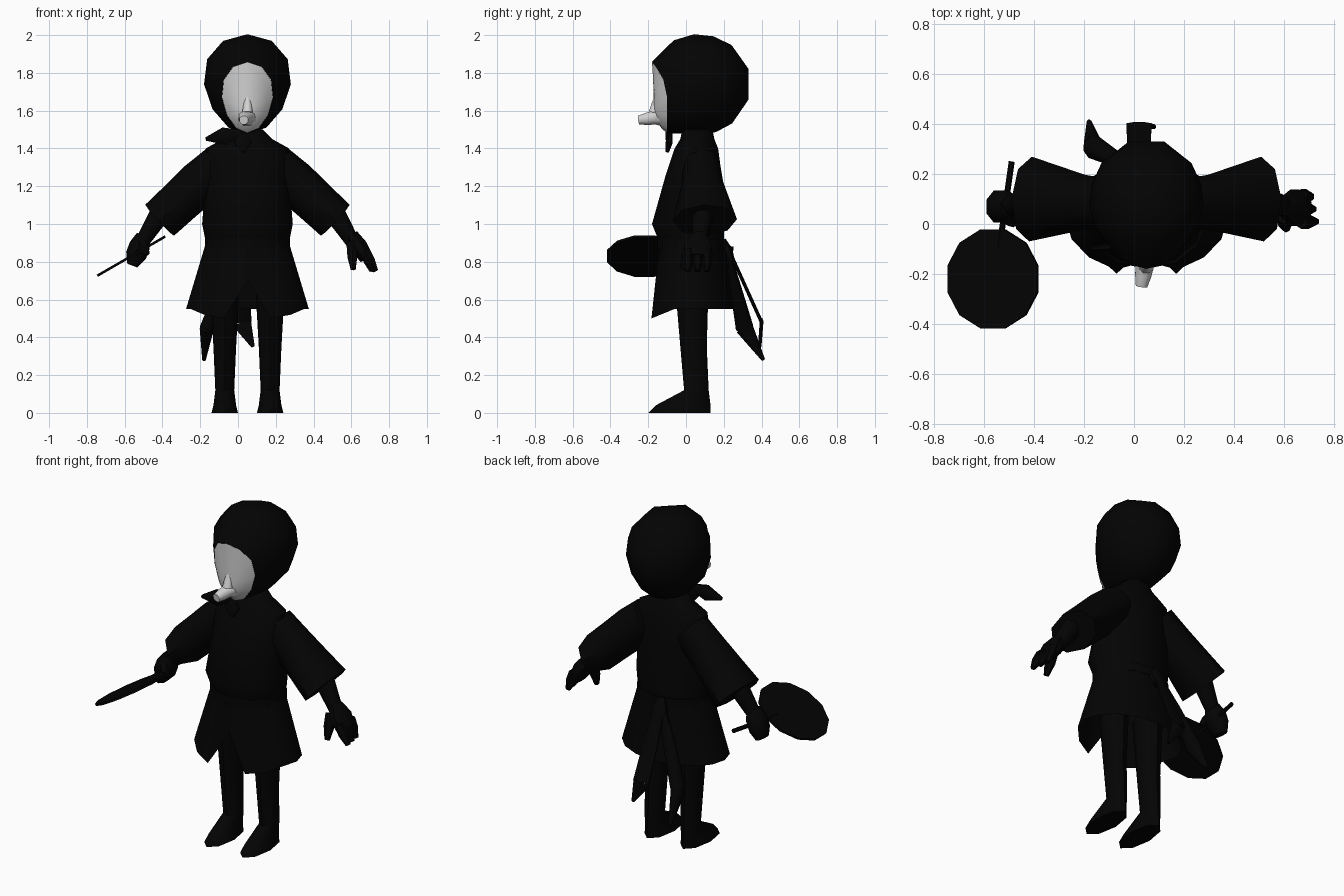
import bpy, bmesh, math
from mathutils import Vector

default_cube = bpy.data.objects.get("Cube")
if default_cube:
    bpy.data.objects.remove(default_cube, do_unlink=True)

MIDDLE = 0.05  # body centre line in x


def make_material(name, grey):
    material = bpy.data.materials.new(name)
    material.use_nodes = True
    colour = (grey, grey, grey, 1)
    material.diffuse_color = colour
    shader = material.node_tree.nodes["Principled BSDF"]
    shader.inputs["Base Color"].default_value = colour
    return material


BLACK = make_material("black cloth", 0.001)
PALE = make_material("pale face", 0.65)


def loft(name, rings, material=BLACK, open_start=False, open_end=False):
    """Skin a list of equal-length rings of points."""
    bm = bmesh.new()
    rows = [[bm.verts.new(point) for point in ring] for ring in rings]
    for lower, upper in zip(rows, rows[1:]):
        for i in range(len(lower)):
            bm.faces.new((lower[i - 1], lower[i], upper[i], upper[i - 1]))
    if not open_start:
        bm.faces.new(rows[0])
    if not open_end:
        bm.faces.new(rows[-1])
    bmesh.ops.recalc_face_normals(bm, faces=bm.faces)
    mesh = bpy.data.meshes.new(name)
    bm.to_mesh(mesh)
    bm.free()
    mesh.materials.append(material)
    part = bpy.data.objects.new(name, mesh)
    bpy.context.collection.objects.link(part)
    bpy.ops.object.select_all(action="DESELECT")
    part.select_set(True)
    bpy.context.view_layer.objects.active = part
    bpy.ops.object.shade_smooth_by_angle(angle=math.radians(50))


def angles(sides, offset=0.0):
    return [math.tau * (i + offset) / sides for i in range(sides)]


def flat_ring(z, front, back, half_width, x=MIDDLE, sides=12):
    """Horizontal ellipse between a front and a back depth."""
    y, depth = (front + back) / 2, (back - front) / 2
    return [Vector((x + half_width * math.sin(a), y - depth * math.cos(a), z))
            for a in angles(sides)]


def egg_ring(y, z, size, lean, girth):
    """Upright egg facing forward; lean pushes its top to the front."""
    ring = []
    for a in angles(12):
        rise = math.cos(a)
        width = girth * size * (1 + rise / 7)
        ring.append(Vector((MIDDLE + width * math.sin(a),
                            y - lean * max(rise, 0) ** 2,
                            z + 0.265 * size * rise)))
    return ring


def limb(name, start, end, across, depth, material=BLACK, sides=8, turn=0.5):
    """Straight limb whose radii are spaced evenly from start to end."""
    start, end = Vector(start), Vector(end)
    direction = (end - start).normalized()
    sideways = Vector((0, 1, 0)) if abs(direction.y) < 0.8 else Vector((1, 0, 0))
    sideways = (sideways - direction * sideways.dot(direction)).normalized()
    upright = direction.cross(sideways)
    rings = []
    for k, (wide, deep) in enumerate(zip(across, depth)):
        centre = start.lerp(end, k / (len(across) - 1))
        rings.append([centre + upright * wide * math.cos(a) + sideways * deep * math.sin(a)
                      for a in angles(sides, turn)])
    loft(name, rings, material)


# Hood: eggs swelling from the face opening and closing at the back
hood_rings = []
for step in range(6):
    t = step / 5
    swell = min(1, 4 * t)
    size = math.sqrt(1 - (1.65 * t - 0.7) ** 2)
    hood_rings.append(egg_ring(0.43 * t - 0.1, 1.67 + 0.07 * swell, size,
                               0.08 * (1 - t) ** 2, 0.19 + 0.04 * swell))
loft("hood", hood_rings, open_start=True)

# Face: eggs shrinking forward out of the opening, with bridge and nose
face_rings = [egg_ring(-0.1 - 0.07 * t, 1.67 - t / 20, 0.71 * math.sqrt(1 - t),
                       0.08 * (1 - t), 0.19)
              for t in (0, 0.4, 0.8, 0.98)]
loft("face", face_rings, PALE, open_start=True)
bridge_radii = (0.01, 0.03)
limb("nose_bridge", (MIDDLE, -0.15, 1.7), (MIDDLE, -0.17, 1.59), bridge_radii, bridge_radii, PALE)
nose_radii = (0.06, 0.04, 0.035, 0.025)
limb("nose", (MIDDLE, -0.12, 1.57), (0.03, -0.25, 1.55), nose_radii, nose_radii, PALE)

# Knot of the hood beneath the chin
knot_root = (0.02, -0.08, 1.48)
knot_shape = (0.02, 0.05, 0.01)
knot_depth = (0.01, 0.02, 0.01)
limb("hood_knot_side", knot_root, (-0.17, -0.1, 1.45), knot_shape, knot_depth)
limb("hood_knot_end", knot_root, (0.03, -0.1, 1.38), knot_shape, knot_depth)

# Jacket from waist to neck, and a belt just proud of it
waist = (-0.14, 0.2, 0.22)
loft("jacket", [flat_ring(0.9, *waist),
                flat_ring(1, -0.18, 0.2, 0.24),
                flat_ring(1.25, -0.11, 0.19, 0.22),
                flat_ring(1.4, -0.06, 0.17, 0.22),
                flat_ring(1.45, -0.03, 0.15, 0.13),
                flat_ring(1.5, -0.02, 0.14, 0.08)])
loft("belt", [flat_ring(z, -0.15, 0.21, 0.225) for z in (0.87, 0.92)])

# Flared skirt, open below, with a notch between two hanging front corners
hem = flat_ring(0.55, -0.2, 0.25, 0.325, sides=16)
hem[0] += Vector((0, 0.05, 0.15))
for corner in (1, -1):
    hem[corner].z -= 0.05
    hem[2 * corner].z -= 0.03
loft("skirt", [flat_ring(0.9, *waist, sides=16), hem], open_end=True)

# Sleeves, forearms and legs with pointed feet, on both sides
for side, word in ((1, "left"), (-1, "right")):
    def beside(x, y, z):
        return (MIDDLE + side * x, y, z)

    limb(word + "_sleeve", beside(0.14, 0.08, 1.32), beside(0.465, 0.1, 1.02),
         (0.11, 0.12, 0.115, 0.112), (0.1, 0.11, 0.14, 0.17), turn=0)
    limb(word + "_forearm", beside(0.46, 0.09, 1.06), beside(0.56, 0.07, 0.9),
         (0.06, 0.04), (0.06, 0.04))

    leg_x = MIDDLE + side * 0.12
    leg_rings = [flat_ring(*section, leg_x, sides=8) for section in (
        (0, -0.2, 0.13, 0.07),
        (0.04, -0.16, 0.13, 0.06),
        (0.12, -0.01, 0.12, 0.05),
        (0.35, -0.03, 0.11, 0.06),
        (0.7, -0.06, 0.12, 0.08))]
    loft(word + "_leg", leg_rings)

# Open left hand: palm, thumb and three fingers
limb("left_palm", (0.6, 0.07, 0.94), (0.68, 0.06, 0.82), (0.04, 0.05, 0.04), (0.04, 0.08, 0.07))
finger_radii = (0.03, 0.03, 0.015)
limb("left_thumb", (0.6, 0.03, 0.9), (0.61, -0.02, 0.76), finger_radii, finger_radii, sides=6)
for finger, place in enumerate(("back", "middle", "front")):
    y = 0.11 - finger / 20
    limb("left_finger_" + place, (0.67, y, 0.86), (0.71 + finger / 100, y, 0.75),
         finger_radii, finger_radii, sides=6)

# Right fist closed round the fan handle
limb("right_fist", (-0.5, 0.07, 0.94), (-0.56, 0.07, 0.78),
     (0.04, 0.06, 0.06, 0.03), (0.04, 0.07, 0.07, 0.05))
limb("right_thumb", (-0.52, 0.04, 0.9), (-0.48, 0, 0.84), finger_radii, finger_radii, sides=6)

# Round fan tilted sideways, on a straight handle
tilt = math.radians(30)
fan_centre = Vector((-0.565, -0.22, 0.83))
half_thickness = Vector((-math.sin(tilt), 0, math.cos(tilt))) / 150
limb("fan_plate", fan_centre - half_thickness, fan_centre + half_thickness,
     (0.215, 0.215), (0.205, 0.205), sides=12)
handle_radii = (0.012, 0.012)
limb("fan_handle", (-0.54, -0.1, 0.845), (-0.49, 0.25, 0.87), handle_radii, handle_radii, sides=6)

# Sash knot with two pointed tails hanging behind the waist
sash_top = (0.02, 0.21, 0.9)
right_bend = (-0.165, 0.31, 0.45)
left_bend = (0.02, 0.4, 0.48)
ribbon = (0.01, 0.01, 0.01)
limb("sash_knot", (0.02, 0.2, 0.92), (0.02, 0.24, 0.8), (0.02, 0.05, 0.04), (0.01, 0.03, 0.02))
limb("sash_tail_right", sash_top, right_bend, (0.02, 0.04, 0.04), (0.01, 0.03, 0.05))
limb("sash_tail_right_tip", right_bend, (-0.18, 0.41, 0.28), (0.04, 0.01), (0.05, 0.01))
limb("sash_tail_left", sash_top, left_bend, (0.03, 0.05, 0.055), ribbon)
limb("sash_tail_left_tip", left_bend, (0.08, 0.39, 0.35), (0.055, 0.01), ribbon)
